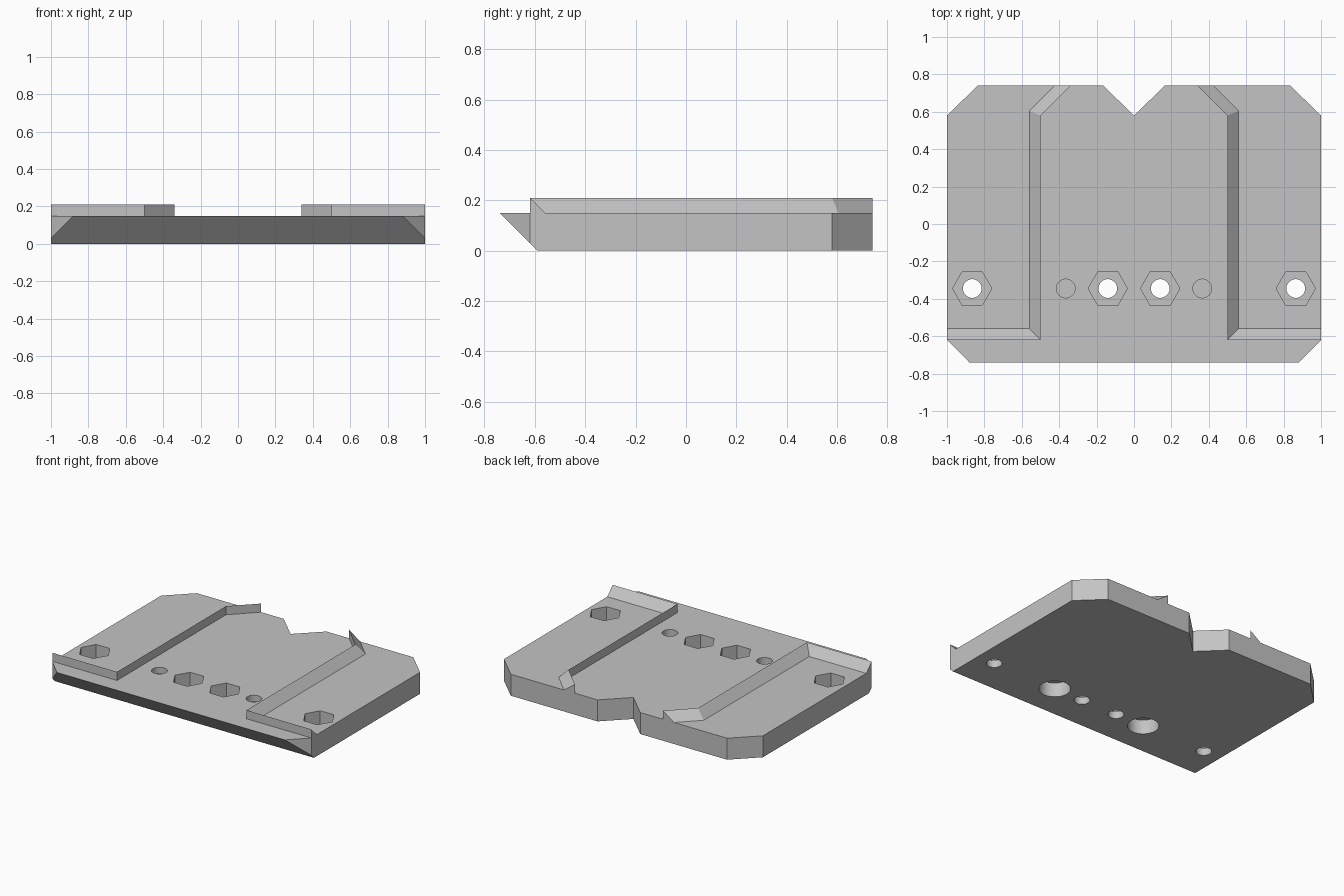
import bpy, bmesh, math
from mathutils import Matrix, Vector

if "Cube" in bpy.data.objects:
    bpy.data.objects.remove(bpy.data.objects["Cube"], do_unlink=True)

TOP = 0.15        # plate thickness
RIDGE = 0.06      # ridge height and width
HOLE_Y = -0.345   # row of holes

grey = bpy.data.materials.new("plain grey")
grey.use_nodes = True
colour = (0.55, 0.55, 0.55, 1)
grey.diffuse_color = colour
grey.node_tree.nodes["Principled BSDF"].inputs["Base Color"].default_value = colour


def make_object(name, bm):
    bmesh.ops.recalc_face_normals(bm, faces=bm.faces)
    mesh = bpy.data.meshes.new(name)
    bm.to_mesh(mesh)
    bm.free()
    mesh.materials.append(grey)
    obj = bpy.data.objects.new(name, mesh)
    bpy.context.collection.objects.link(obj)
    return obj


def add_pin(bm, x, radius, z0, z1, sides):
    place = Matrix.Translation((x, HOLE_Y, (z0 + z1) / 2))
    if sides == 6:   # hexagon corners point to front and back
        place = place @ Matrix.Rotation(math.pi / 2, 4, "Z")
    bmesh.ops.create_cone(bm, cap_ends=True, segments=sides, radius1=radius,
                          radius2=radius, depth=z1 - z0, matrix=place)


# Plate: half outline mirrored, extruded, undercut along the front
half = [(0.88, -0.74), (1, -0.62), (1, 0.58), (0.835, 0.74), (0.165, 0.74)]
outline = half + [(0, 0.58)] + [(-x, y) for x, y in reversed(half)]
bm = bmesh.new()
base = bm.faces.new([bm.verts.new((x, y, 0)) for x, y in outline])
raised = bmesh.ops.extrude_face_region(bm, geom=[base])["geom"]
bmesh.ops.translate(bm, vec=(0, 0, TOP),
                    verts=[v for v in raised if isinstance(v, bmesh.types.BMVert)])
bmesh.ops.recalc_face_normals(bm, faces=bm.faces)
cut = bmesh.ops.bisect_plane(bm, geom=bm.verts[:] + bm.edges[:] + bm.faces[:], dist=1e-4,
                             plane_co=(0, -0.59, 0), plane_no=Vector((0, -1, -1)).normalized(),
                             clear_outer=True)
bmesh.ops.holes_fill(bm, edges=[e for e in bm.edges if e.is_boundary], sides=0)
plate = make_object("base_plate", bm)

# Hole cutters: nut pockets, screw holes, and counterbores from below
pockets, shafts, bores = bmesh.new(), bmesh.new(), bmesh.new()
for side in (-1, 1):
    for x in (0.865, 0.14):
        add_pin(pockets, side * x, 0.105, 0.05, 0.3, 6)
        add_pin(shafts, side * x, 0.05, -0.1, 0.3, 48)
    # A thin web closes the two blind holes
    add_pin(shafts, side * 0.365, 0.05, 0.106, 0.3, 48)
    add_pin(bores, side * 0.365, 0.1, -0.1, 0.1, 48)

bpy.context.view_layer.objects.active = plate
for name, bm in (("nut_pocket_cutter", pockets), ("screw_hole_cutter", shafts),
                 ("counterbore_cutter", bores)):
    cutter = make_object(name, bm)
    cutter.hide_render = True
    mod = plate.modifiers.new(name, "BOOLEAN")
    mod.operation = "DIFFERENCE"
    mod.solver = "EXACT"
    mod.object = cutter
    bpy.ops.object.modifier_apply(modifier=mod.name)
    bpy.data.objects.remove(cutter, do_unlink=True)

bpy.ops.object.select_all(action="DESELECT")
plate.select_set(True)
bpy.ops.object.shade_smooth_by_angle(angle=math.radians(30))

# Ridges: upright inner wall, slope falling to the outside
miter = RIDGE * math.tan(math.pi / 8)
crest = [(1, -0.62), (0.5, -0.62), (0.5, 0.58), (0.34, 0.74)]
foot = [(1, -0.62 + RIDGE), (0.5 + RIDGE, -0.62 + RIDGE),
        (0.5 + RIDGE, 0.58 + miter), (0.34 + RIDGE * math.sqrt(2), 0.74)]
for name, side in (("left_ridge", 1), ("right_ridge", -1)):
    bm = bmesh.new()
    rings = []
    for (cx, cy), (fx, fy) in zip(crest, foot):
        rings.append([bm.verts.new(p) for p in (
            (side * cx, cy, TOP), (side * cx, cy, TOP + RIDGE), (side * fx, fy, TOP))])
    for a, b in zip(rings, rings[1:]):
        for i in range(3):
            j = (i + 1) % 3
            bm.faces.new((a[i], a[j], b[j], b[i]))
    bm.faces.new(rings[0])
    bm.faces.new(rings[-1])
    make_object(name, bm)
